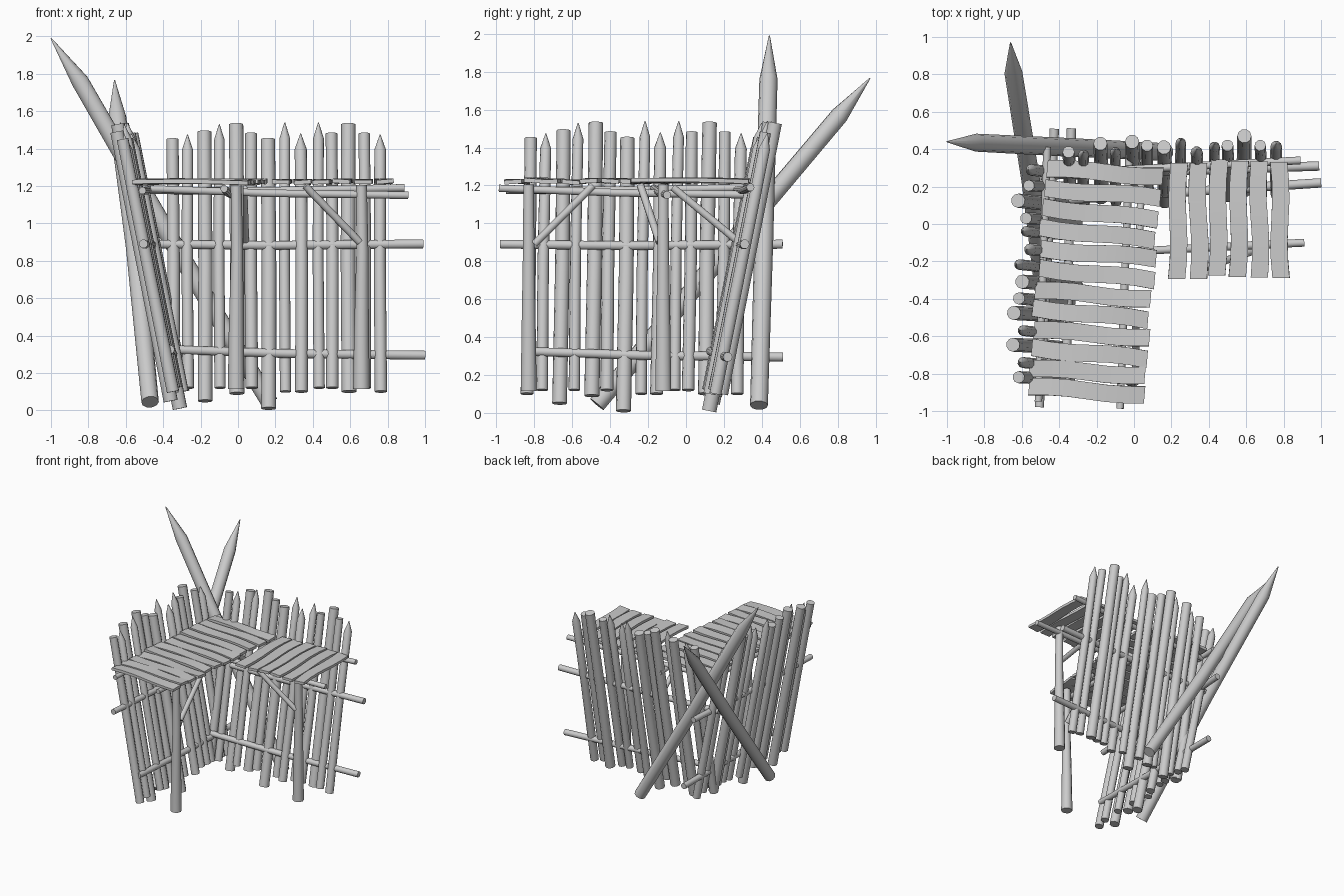
import bpy, bmesh, math, random
from mathutils import Vector, Matrix

if "Cube" in bpy.data.objects:
    bpy.data.objects.remove(bpy.data.objects["Cube"])

random.seed(4)
SIDES = 10
BACK = Matrix.Identity(4)
LEFT = Matrix.Translation((-0.203, -0.504, 0)) @ Matrix.Rotation(math.radians(85), 4, 'Z')


def finish(name, bm, mat):
    bmesh.ops.recalc_face_normals(bm, faces=bm.faces)
    me = bpy.data.meshes.new(name)
    bm.to_mesh(me)
    bm.free()
    ob = bpy.data.objects.new(name, me)
    ob.matrix_world = mat
    bpy.context.collection.objects.link(ob)
    return ob


def log(name, pts, radii, mat=BACK):
    """Round log through a few points; a tiny last radius gives a sharpened tip."""
    bm = bmesh.new()
    pts = [Vector(p) for p in pts]
    axis = (pts[-1] - pts[0]).normalized()
    rot = axis.to_track_quat('Z', 'Y')
    rings = []
    for p, r in zip(pts, radii):
        rings.append([bm.verts.new(p + rot @ Vector((r * math.cos(2 * math.pi * i / SIDES),
                                                     r * math.sin(2 * math.pi * i / SIDES), 0)))
                      for i in range(SIDES)])
    for a, b in zip(rings, rings[1:]):
        for i in range(SIDES):
            j = (i + 1) % SIDES
            bm.faces.new((a[i], a[j], b[j], b[i]))
    bm.faces.new(rings[0])
    bm.faces.new(rings[-1])
    return finish(name, bm, mat)


def plank(name, x, dx, y0, y1, z, twist, mat):
    """Slightly warped board running along y."""
    bm = bmesh.new()
    rings, n = [], 6
    for k in range(n + 1):
        t = k / n
        a = twist * (t - 0.5)
        cx = x + dx * (t - 0.5) + 0.008 * math.sin(math.pi * t * 2) * (1 if dx > 0 else -1)
        cz = z + 0.005 * math.sin(math.pi * t)
        rings.append([bm.verts.new((cx + u * math.cos(a) - w * math.sin(a), y0 + (y1 - y0) * t,
                                    cz + u * math.sin(a) + w * math.cos(a)))
                      for u, w in ((-.046, -.011), (.046, -.011), (.046, .011), (-.046, .011))])
    for a, b in zip(rings, rings[1:]):
        for i in range(4):
            j = (i + 1) % 4
            bm.faces.new((a[i], a[j], b[j], b[i]))
    bm.faces.new(rings[0])
    bm.faces.new(rings[-1])
    return finish(name, bm, mat)


# stakes: x, top y, top z, bottom z, radius, pointed
STAKES = [(-.35, .385, 1.45, .10, .034, 0), (-.27, .385, 1.475, .12, .031, 1),
          (-.18, .43, 1.49, .05, .039, 0), (-.10, .40, 1.53, .12, .030, 1),
          (-.01, .44, 1.53, .09, .040, 0), (.07, .42, 1.48, .12, .034, 0),
          (.16, .41, 1.45, .01, .040, 0), (.25, .45, 1.54, .10, .030, 1),
          (.335, .40, 1.48, .10, .034, 1), (.43, .43, 1.54, .12, .030, 1),
          (.50, .42, 1.48, .12, .033, 0), (.59, .47, 1.53, .10, .040, 0),
          (.675, .42, 1.48, .12, .032, 0), (.76, .43, 1.475, .10, .033, 1)]
# plank positions along the wall
PLANKS = [-.39, -.29, -.19, -.085, .02, .125, .235, .345, .45, .56, .67, .78]
WARP = [(random.uniform(-.02, .02), random.uniform(-.012, .012),
         random.uniform(-.006, .006), random.uniform(-.2, .2)) for _ in PLANKS]


def wall(side, mat, first_plank):
    # palisade leaning outward
    for i, (x, y, zt, zb, r, sharp) in enumerate(STAKES):
        lo = Vector((x + .004, y - .2 * (zt - zb), zb))
        hi = Vector((x, y, zt))
        mid = lo.lerp(hi, .5) + Vector((.004 * (-1) ** i, 0, 0))
        pts, radii = [lo, mid, hi], [r, r * .98, r * .95]
        if sharp:
            pts.insert(2, lo.lerp(hi, .94))
            radii = [r, r * .97, r * .95, .002]
        log(f"{side}_stake_{i + 1}", pts, radii, mat)
    # cross rails and platform bearers
    rails = [("low_rail", (-.35, .13, .325), (1.0, .22, .295), .025),
             ("middle_rail", (-.5, .26, .89), (.99, .31, .89), .025),
             ("outer_bearer", (-.47, -.17, 1.185), (.91, -.10, 1.15), .021),
             ("inner_bearer", (-.47, .268, 1.175), (.89, .34, 1.19), .021)]
    for n, a, b, r in rails:
        a, b = Vector(a), Vector(b)
        m = a.lerp(b, .45) + Vector((0, 0, -.008))
        log(f"{side}_{n}", [a, m, b], [r * .95, r, r], mat)
    # platform boards
    for i in range(first_plank, len(PLANKS)):
        dx, dy, dz, tw = WARP[i]
        plank(f"{side}_plank_{i + 1}", PLANKS[i], dx, -.285 + dy, .335 + dy, 1.22 + dz, tw, mat)


wall("back", BACK, 6)
wall("left", LEFT, 0)

# front posts, thicker at the foot
for name, x, y in (("left_post", -.01, -.83), ("right_post", .66, -.12)):
    log(name, [(x, y, .115), (x, y, .4), (x + .005, y, .85), (x, y, 1.205)],
        [.044, .04, .032, .029])

# diagonal braces under the platform
log("left_brace", [(.01, -.80, .89), (.01, -.49, 1.2)], [.02, .02])
log("right_brace", [(.65, -.14, .9), (.36, -.24, 1.2)], [.02, .02])
log("corner_brace", [(.04, .28, .9), (.03, -.07, 1.19)], [.02, .02])

# crossed corner poles with sharpened tips
log("corner_pole_right", [(.17, .385, .04), (-.35, .41, .90), (-.845, .435, 1.76), (-1, .44, 1.99)],
    [.047, .05, .048, .003])
log("corner_pole_left", [(-.47, -.47, .045), (-.55, .22, .87), (-.645, .81, 1.57), (-.66, .97, 1.765)],
    [.047, .05, .048, .003])

# smooth round sides, sharp edges at cuts
for ob in bpy.context.collection.objects:
    ob.select_set(True)
    bpy.context.view_layer.objects.active = ob
bpy.ops.object.shade_smooth_by_angle(angle=math.radians(40))
